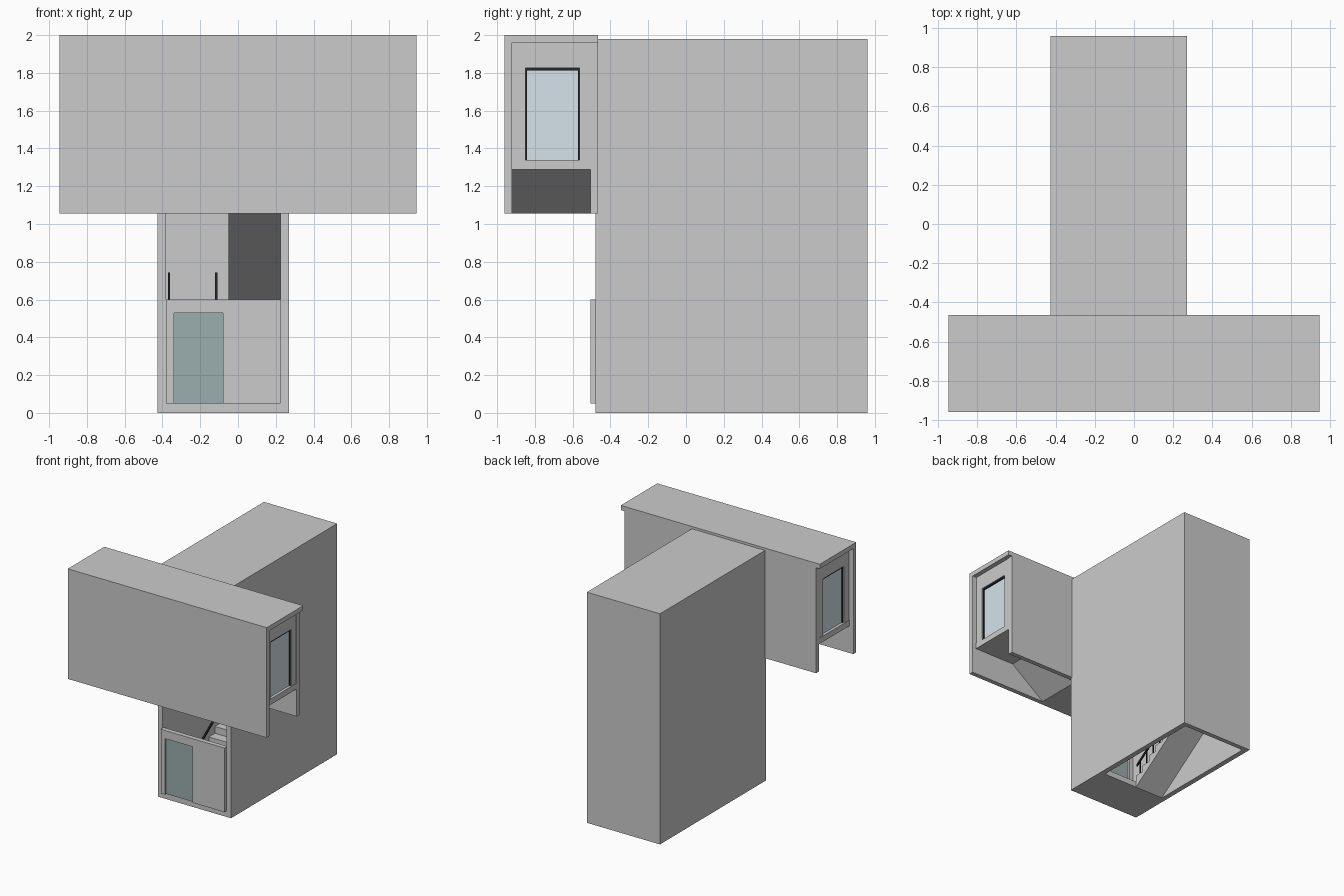
import bpy, bmesh
from mathutils import Vector

if "Cube" in bpy.data.objects:
    bpy.data.objects.remove(bpy.data.objects["Cube"])


def material(name, color):
    m = bpy.data.materials.new(name)
    m.diffuse_color = color
    m.use_nodes = True
    m.node_tree.nodes["Principled BSDF"].inputs["Base Color"].default_value = m.diffuse_color
    return m


BLACK = material("dark_metal", (0.02, 0.02, 0.02, 1))
GLASS = material("window_glass", (0.66, 0.77, 0.82, 1))
DOOR = material("door_glass", (0.33, 0.42, 0.42, 1))


def finish(name, bm, mat=None):
    bmesh.ops.recalc_face_normals(bm, faces=bm.faces)
    me = bpy.data.meshes.new(name)
    bm.to_mesh(me)
    bm.free()
    ob = bpy.data.objects.new(name, me)
    bpy.context.collection.objects.link(ob)
    if mat:
        me.materials.append(mat)
    return ob


def add_box(bm, x, y, z):
    verts = bmesh.ops.create_cube(bm, size=1)["verts"]
    for v in verts:
        v.co = Vector([(a[0] + a[1]) / 2 + c * (a[1] - a[0])
                       for a, c in zip((x, y, z), v.co)])


def box(name, x, y, z, mat=None):
    bm = bmesh.new()
    add_box(bm, x, y, z)
    return finish(name, bm, mat)


def prism(name, outline, offset, mat=None):
    """Outline of 3D points swept along an offset."""
    bm = bmesh.new()
    face = bm.faces.new([bm.verts.new(p) for p in outline])
    new = bmesh.ops.extrude_face_region(bm, geom=[face])["geom"]
    for v in new:
        if isinstance(v, bmesh.types.BMVert):
            v.co += Vector(offset)
    return finish(name, bm, mat)


RISE, RUN, T = 0.0586, 0.0825, 0.05


def steps(n, run):
    """Stepped side profile with a sloped soffit."""
    pts = [(0, -T)]
    for i in range(n):
        pts += [(i * run, i * RISE), (i * run, (i + 1) * RISE)]
    return pts + [(n * run, n * RISE), (n * run, n * RISE - T)]


def flight_y(name, x0, x1, y0, z0, sign):
    prism(name, [(x0, y0 + sign * a, z0 + b) for a, b in steps(9, RUN)],
          (x1 - x0, 0, 0))


def railing(name, x, y0, z0, sign, posts=True):
    """Sloped handrail with one baluster per step."""
    h, w = 0.165, 0.006
    ya, yb = y0, y0 + sign * 9 * RUN
    zb = z0 + 9 * RISE
    prism(name + "_handrail", [(x - w, ya, z0 + h), (x - w, yb, zb + h),
                               (x - w, yb, zb + h - .018), (x - w, ya, z0 + h - .018)],
          (2 * w, 0, 0), BLACK)
    if posts:
        bm = bmesh.new()
        for i in range(9):
            y, z = y0 + sign * (i + .5) * RUN, z0 + (i + .5) * RISE
            add_box(bm, (x - .004, x + .004), (y - .004, y + .004), (z + .02, z + h - .009))
        finish(name + "_balusters", bm, BLACK)


# Tower shell, open at the bottom
XL, XR = -0.38, 0.225
box("tower_left_wall", (-.425, XL), (-.48, .96), (0, 1.98))
box("tower_right_wall", (XR, .27), (-.48, .96), (0, 1.98))
box("tower_back_wall", (XL, XR), (.92, .96), (0, 1.98))
box("tower_roof", (XL, XR), (-.465, .92), (1.94, 1.98))

# Entrance: floor slab and low front wall with a door opening
F0, F1, F2 = T, T + 9 * RISE, T + 18 * RISE
S = -0.10
E = S + 9 * RUN
box("entrance_floor", (XL, XR), (-.48, S), (0, F0))
DX = (-.34, -.08)
for nm, x, z in (("left", (XL, DX[0]), (F0, .6)), ("right", (DX[1], XR), (F0, .6)),
                 ("top", DX, (.53, .6))):
    box("front_wall_" + nm, x, (-.505, -.465), z)
box("door_panel", DX, (-.49, -.48), (F0, .53), DOOR)

# Stairs inside the tower
flight_y("lower_flight", XL, -.105, S, F0, 1)
box("half_landing", (XL, XR), (E, .92), (F1 - T, F1))
flight_y("upper_flight", -.05, XR, E, F1, -1)
box("upper_platform", (-.05, XR), (-.505, S), (F2 - T, F2))
railing("lower_railing", -.115, S, F0, 1)
railing("wall_rail", -.365, S, F0, 1, posts=False)
railing("upper_railing", -.04, E, F1, -1)

# Guard rail beside the upper platform
bm = bmesh.new()
add_box(bm, (-.046, -.034), (-.5, S), (F2 + .147, F2 + .165))
for i in range(6):
    y = -.49 + i * .076
    add_box(bm, (-.044, -.036), (y - .004, y + .004), (F2, F2 + .15))
finish("platform_guard", bm, BLACK)

# Cross bar: roof, front wall, two back wall pieces, central floor
Y0, Y1 = -.92, -.505
box("bar_roof", (-.945, .945), (-.96, -.465), (1.96, 2))
box("bar_front_wall", (-.945, .945), (-.96, Y0), (1.055, 1.96))
box("bar_back_wall_right", (XR, .91), (Y1, -.465), (1.055, 1.96))
box("bar_back_wall_left", (-.91, XL), (Y1, -.465), (1.055, 1.96))
box("bar_floor", (-.2, .2), (Y0, Y1), (F2 - T, F2))

# Both wings: short flight, end floor and end wall with a framed window
F3 = F2 + 4 * RISE
WY, WZ = (-.85, -.565), (F3, 1.825)
for side, s in (("right", 1), ("left", -1)):
    def span(a, b):
        return tuple(sorted((s * a, s * b)))
    prism(side + "_wing_steps", [(s * (.2 + a), Y0, F2 + b) for a, b in steps(4, .08)],
          (0, Y1 - Y0, 0))
    box(side + "_wing_floor", span(.52, .91), (Y0, Y1), (F3 - T, F3))
    ex = span(.865, .905)
    for nm, y, z in (("front", (Y0, WY[0]), (F3, 1.96)), ("back", (WY[1], Y1), (F3, 1.96)),
                     ("top", WY, (WZ[1], 1.96))):
        box(f"{side}_end_wall_{nm}", ex, y, z)
    box(side + "_window_pane", span(.878, .886), WY, WZ, GLASS)
    bm = bmesh.new()
    fx = span(.866, .896)
    add_box(bm, fx, (WY[0], WY[0] + .008), WZ)
    add_box(bm, fx, (WY[1] - .008, WY[1]), WZ)
    add_box(bm, fx, (WY[0] + .008, WY[1] - .008), (WZ[1] - .012, WZ[1]))
    finish(side + "_window_frame", bm, BLACK)
